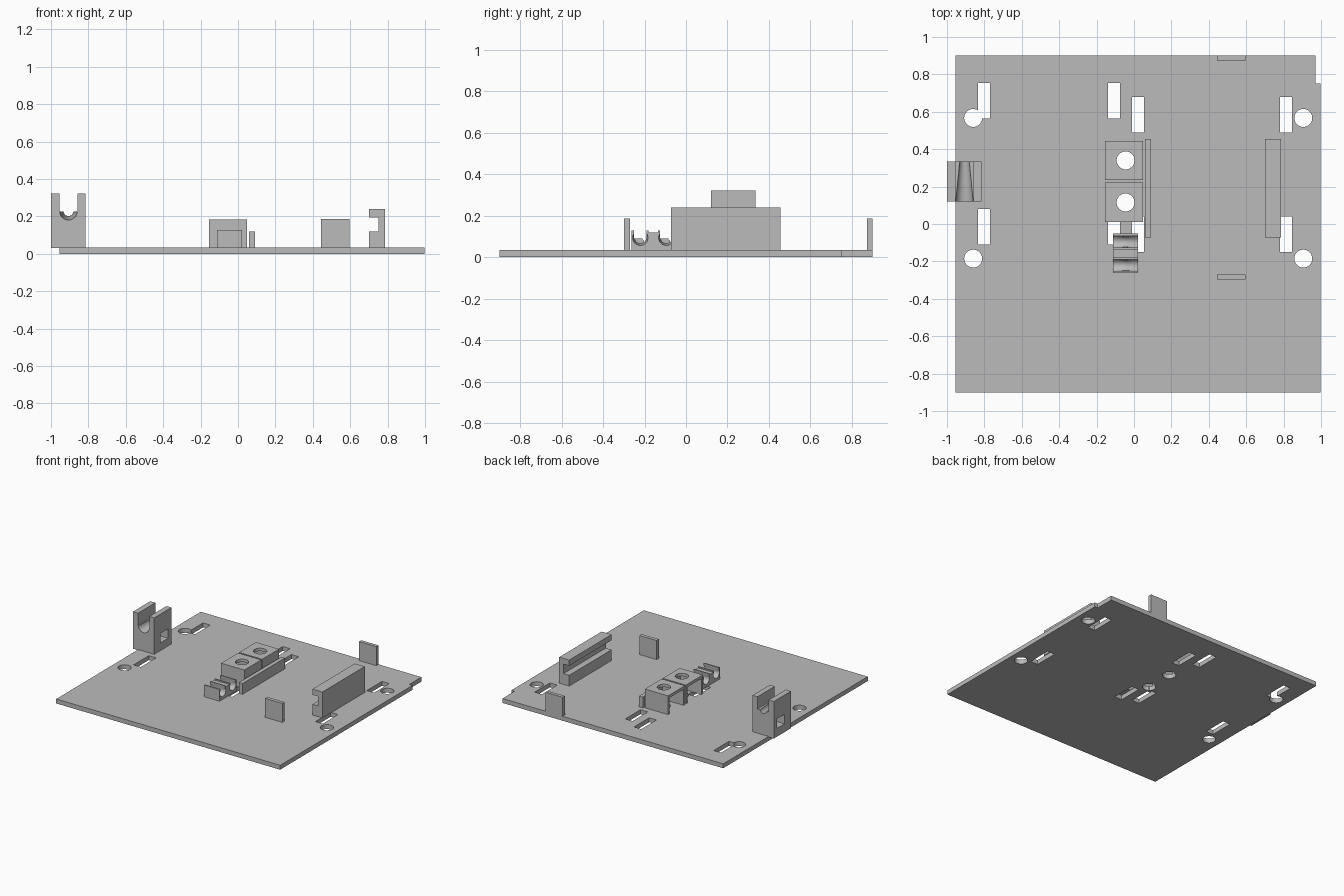
import bpy, bmesh, math
from mathutils import Matrix, Vector

if "Cube" in bpy.data.objects:
    bpy.data.objects.remove(bpy.data.objects["Cube"])

grey = bpy.data.materials.new("plain_grey")
grey.diffuse_color = (0.5, 0.5, 0.5, 1)
grey.use_nodes = True
grey.node_tree.nodes["Principled BSDF"].inputs["Base Color"].default_value = grey.diffuse_color

T = 0.035  # plate thickness


def add_object(name, bm):
    bmesh.ops.recalc_face_normals(bm, faces=bm.faces)
    mesh = bpy.data.meshes.new(name)
    bm.to_mesh(mesh)
    bm.free()
    mesh.materials.append(grey)
    obj = bpy.data.objects.new(name, mesh)
    bpy.context.collection.objects.link(obj)
    return obj


def prism(name, points, axis, lo, hi):
    """Extrude a 2D outline: axis z uses (x, y), axis y uses (x, z)."""
    bm = bmesh.new()
    place = {"z": lambda p, d: (p[0], p[1], d), "y": lambda p, d: (p[0], d, p[1])}[axis]
    face = bm.faces.new([bm.verts.new(place(p, lo)) for p in points])
    out = bmesh.ops.extrude_face_region(bm, geom=[face])
    moved = [g for g in out["geom"] if isinstance(g, bmesh.types.BMVert)]
    bmesh.ops.translate(bm, verts=moved, vec=place((0, 0), hi - lo))
    return add_object(name, bm)


def box(name, x0, x1, y0, y1, z0, z1):
    return prism(name, [(x0, y0), (x1, y0), (x1, y1), (x0, y1)], "z", z0, z1)


def cone(name, start, end, r1, r2, sides=32):
    """Cylinder or cone running from start to end."""
    start, end = Vector(start), Vector(end)
    d = end - start
    bm = bmesh.new()
    bmesh.ops.create_cone(bm, cap_ends=True, segments=sides, radius1=r1, radius2=r2,
                          depth=d.length,
                          matrix=Matrix.Translation((start + end) / 2)
                          @ d.to_track_quat("Z", "Y").to_matrix().to_4x4())
    return add_object(name, bm)


def cut(obj, cutters):
    """Subtract each cutter from the part, then discard it."""
    bpy.context.view_layer.objects.active = obj
    for c in cutters:
        c.hide_render = True
        mod = obj.modifiers.new("cut", "BOOLEAN")
        mod.operation = "DIFFERENCE"
        mod.solver = "EXACT"
        mod.object = c
        bpy.ops.object.modifier_apply(modifier=mod.name)
        bpy.data.objects.remove(c, do_unlink=True)


def smooth(obj):
    bpy.ops.object.select_all(action="DESELECT")
    obj.select_set(True)
    bpy.context.view_layer.objects.active = obj
    bpy.ops.object.shade_smooth_by_angle(angle=math.radians(30))


# Base plate with a notched corner
plate = prism("base_plate", [(-0.955, -0.9), (0.998, -0.9), (0.998, 0.75),
                             (0.97, 0.75), (0.97, 0.9), (-0.955, 0.9)], "z", 0, T)

# Cable-tie slots and screw holes
cutters = []
for xs, ys in (((-0.834, -0.139), (0.565, -0.11)), ((-0.01, 0.78), (0.49, -0.15))):
    for x in xs:
        for y in ys:
            cutters.append(box("slot_cutter", x, x + 0.064, y, y + 0.19, -0.1, 0.1))
screw_holes = [(x, y) for x in (-0.86, 0.905) for y in (0.567, -0.185)]
block_holes = [(-0.045, 0.34), (-0.045, 0.115)]
for x, y in screw_holes + block_holes:
    cutters.append(cone("hole_cutter", (x, y, -0.1), (x, y, 0.1), 0.048, 0.048))
cut(plate, cutters)
smooth(plate)

# Two hollow blocks, open on the left, with a hole through the roof
for name, (hx, hy), y0, y1 in (("rear_block", block_holes[0], 0.235, 0.445),
                               ("front_block", block_holes[1], 0.012, 0.223)):
    block = box(name, -0.155, 0.047, y0, y1, T, 0.183)
    cut(block, [box("cavity_cutter", -0.2, 0.027, y0 + 0.018, y1 - 0.018, 0, 0.16),
                cone("hole_cutter", (hx, hy, 0.1), (hx, hy, 0.3), 0.048, 0.048)])
    smooth(block)

# Low guide rail beside the blocks
box("guide_rail", 0.058, 0.09, -0.072, 0.455, T, 0.12)

# Tall channel rail, groove facing the blocks
prism("channel_rail", [(0.70, T), (0.787, T), (0.787, 0.24), (0.70, 0.24),
                       (0.70, 0.195), (0.75, 0.195), (0.75, 0.12), (0.70, 0.12)],
      "y", -0.072, 0.455)

# Upright tabs
for name, y0, y1 in (("rear_tab", 0.873, 0.9), ("front_tab", -0.298, -0.27)):
    box(name, 0.445, 0.595, y0, y1, T, 0.185)

# Forked bracket on the left edge: slot, tapered cradle and side window
bracket = box("fork_bracket", -1.0, -0.815, 0.12, 0.335, 0.03, 0.322)
cut(bracket, [box("slot_cutter", -0.955, -0.858, 0.0, 0.5, 0.225, 0.5),
              cone("cradle_cutter", (-0.9065, 0.119, 0.228), (-0.9065, 0.336, 0.228),
                   0.047, 0.026),
              box("window_cutter", -1.2, -0.6, 0.2, 0.295, 0.095, 0.17)])
smooth(bracket)

# Double cable cradle: two waisted channels running left to right
cradle = box("cable_cradle", -0.112, 0.022, -0.262, -0.052, T, 0.127)
cutters = [box("gap_cutter", -0.2, 0.2, -0.18, -0.135, 0.118, 0.3)]
for y in (-0.22, -0.095):
    cutters.append(box("throat_cutter", -0.2, 0.2, y - 0.03, y + 0.03, 0.09, 0.3))
    for x in (-0.113, 0.023):
        cutters.append(cone("channel_cutter", (x, y, 0.093), (-0.045, y, 0.093),
                            0.037, 0.028, 24))
cut(cradle, cutters)
smooth(cradle)
